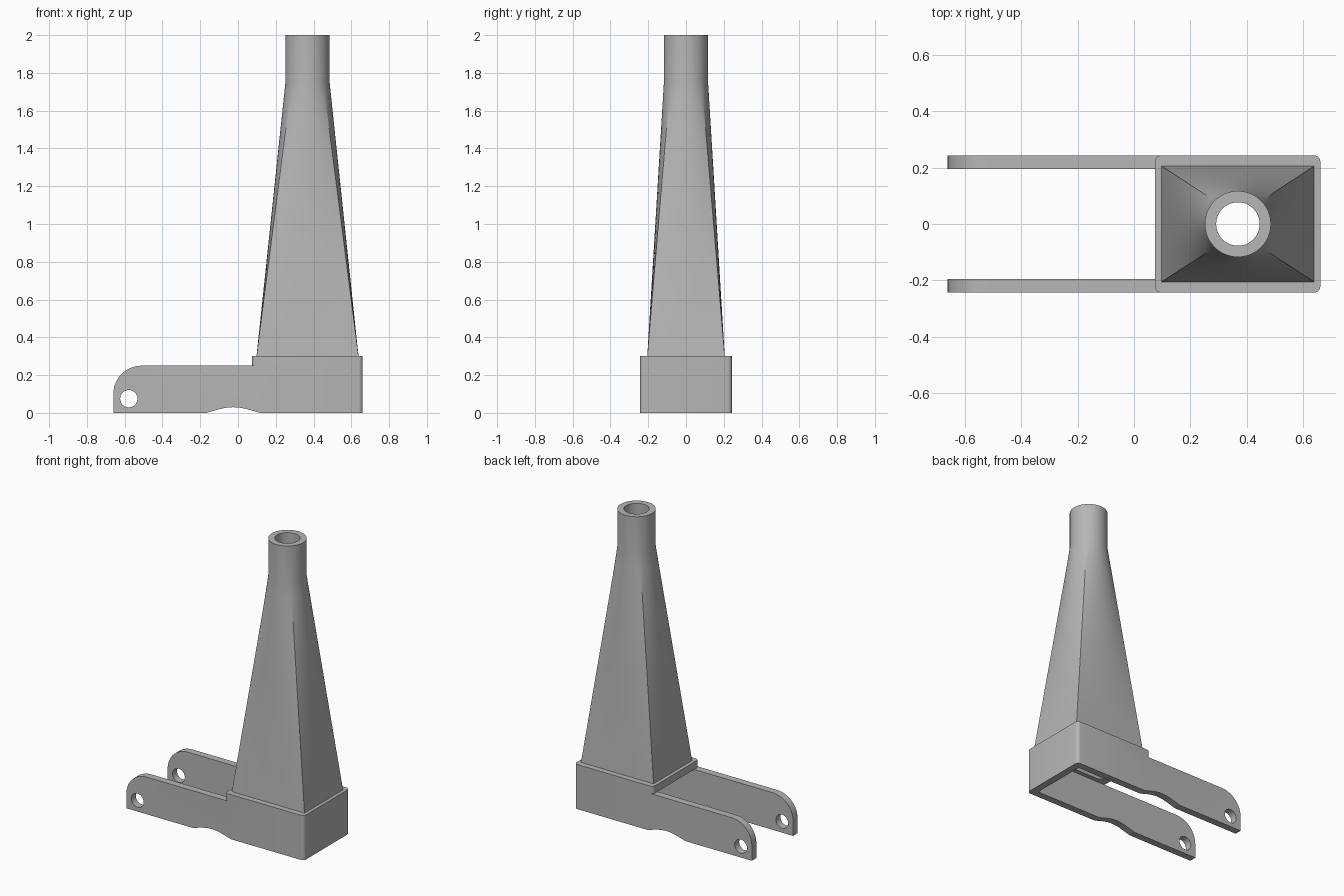
import bpy, bmesh, math
from mathutils import Vector

old = bpy.data.objects.get("Cube")
if old:
    bpy.data.objects.remove(old, do_unlink=True)

grey = bpy.data.materials.new("plain grey")
grey.use_nodes = True
grey.diffuse_color = (0.47, 0.47, 0.47, 1)
grey.node_tree.nodes["Principled BSDF"].inputs["Base Color"].default_value = grey.diffuse_color

CX = 0.368            # axis of the funnel
W, INNER = 0.243, 0.195   # outer and inner half widths
DECK, TOP = 0.25, 0.30    # underside and top of the deck
X0, X1 = 0.075, 0.66      # ends of the socket


def finish(name, bm):
    bmesh.ops.recalc_face_normals(bm, faces=bm.faces)
    me = bpy.data.meshes.new(name)
    bm.to_mesh(me)
    bm.free()
    me.materials.append(grey)
    ob = bpy.data.objects.new(name, me)
    bpy.context.collection.objects.link(ob)
    return ob


def block(name, lo, hi, round_off=0):
    bm = bmesh.new()
    bmesh.ops.create_cube(bm, size=1)
    lo, hi = Vector(lo), Vector(hi)
    for v in bm.verts:
        v.co = (lo + hi) / 2 + v.co * (hi - lo)
    if round_off:
        upright = [e for e in bm.edges if abs(e.verts[0].co.z - e.verts[1].co.z) > 0.1]
        bmesh.ops.bevel(bm, geom=upright, offset=round_off, segments=5,
                        profile=0.5, affect='EDGES')
    return finish(name, bm)


def extrude_y(name, outline, y0, y1):
    bm = bmesh.new()
    face = bm.faces.new([bm.verts.new((x, y0, z)) for x, z in outline])
    ext = bmesh.ops.extrude_face_region(bm, geom=[face])
    moved = [g for g in ext["geom"] if isinstance(g, bmesh.types.BMVert)]
    bmesh.ops.translate(bm, verts=moved, vec=(0, y1 - y0, 0))
    return finish(name, bm)


def arc(cx, cz, r, a0, a1, n):
    angles = [math.radians(a0 + (a1 - a0) * i / n) for i in range(n + 1)]
    return [(cx + r * math.cos(a), cz + r * math.sin(a)) for a in angles]


def activate(ob):
    bpy.ops.object.select_all(action='DESELECT')
    ob.select_set(True)
    bpy.context.view_layer.objects.active = ob


def combine(ob, tool, operation):
    tool.hide_render = True
    mod = ob.modifiers.new("combine", 'BOOLEAN')
    mod.operation, mod.object, mod.solver = operation, tool, 'EXACT'
    activate(ob)
    bpy.ops.object.modifier_apply(modifier=mod.name)
    bpy.data.objects.remove(tool, do_unlink=True)


def smooth(ob, degrees):
    activate(ob)
    bpy.ops.object.shade_smooth_by_angle(angle=math.radians(degrees))


# Socket with two side arms: rounded block plus arm plates, then hollowed
base = block("socket_and_arms", (X0, -W, 0), (X1, W, TOP), 0.022)
arm_outline = [(0.3, 0), (0.3, DECK)] + arc(-0.51, 0.10, 0.15, 90, 180, 16) + [(-0.66, 0)]
for side in (-1, 1):
    arm = extrude_y("arm", arm_outline, side * INNER, side * W)
    combine(base, arm, 'UNION')
combine(base, block("cavity", (-1, -INNER, -0.1), (0.612, INNER, DECK)), 'DIFFERENCE')
combine(base, block("deck_hole", (CX - 0.23, -0.165, 0.2), (CX + 0.23, 0.165, 0.4)), 'DIFFERENCE')

# Pin holes and the shallow relief under the arms
combine(base, extrude_y("pin", arc(-0.578, 0.075, 0.046, 0, 345, 23), -0.4, 0.4), 'DIFFERENCE')
n = 20
relief = [(-0.17 + 0.29 * i / n, 0.03 * math.sin(math.pi * i / n) ** 1.2) for i in range(1, n)]
relief = [(-0.17, -0.001)] + relief + [(0.12, -0.001), (0.12, -0.1), (-0.17, -0.1)]
combine(base, extrude_y("relief", relief, -0.4, 0.4), 'DIFFERENCE')
smooth(base, 30)


# Funnel: hollow loft from a rectangle to a round spout
SEG = 12


def ring(hx, hy, r, t, z):
    pts = []
    for quarter in range(4):
        for i in range(SEG):
            s = -1 + 2 * i / SEG
            a = math.radians(90 * quarter + 45 * s)
            u, v = [(1, s), (-s, 1), (-1, -s), (s, -1)][quarter]
            pts.append((CX + hx * u * (1 - t) + r * math.cos(a) * t,
                        hy * v * (1 - t) + r * math.sin(a) * t, z))
    return pts


def loft(inset):
    size = (0.27 - inset, 0.205 - inset, 0.117 - inset)
    steps = 14
    rings = [ring(*size, i / steps, TOP + 1.45 * i / steps) for i in range(steps + 1)]
    return rings + [ring(*size, 1, 2.0)]


bm = bmesh.new()
rows = [[bm.verts.new(p) for p in r] for r in loft(0) + loft(0.04)[::-1]]
count = 4 * SEG
for a, b in zip(rows, rows[1:] + rows[:1]):
    for i in range(count):
        j = (i + 1) % count
        bm.faces.new((a[i], a[j], b[j], b[i]))
funnel = finish("funnel", bm)
smooth(funnel, 20)
